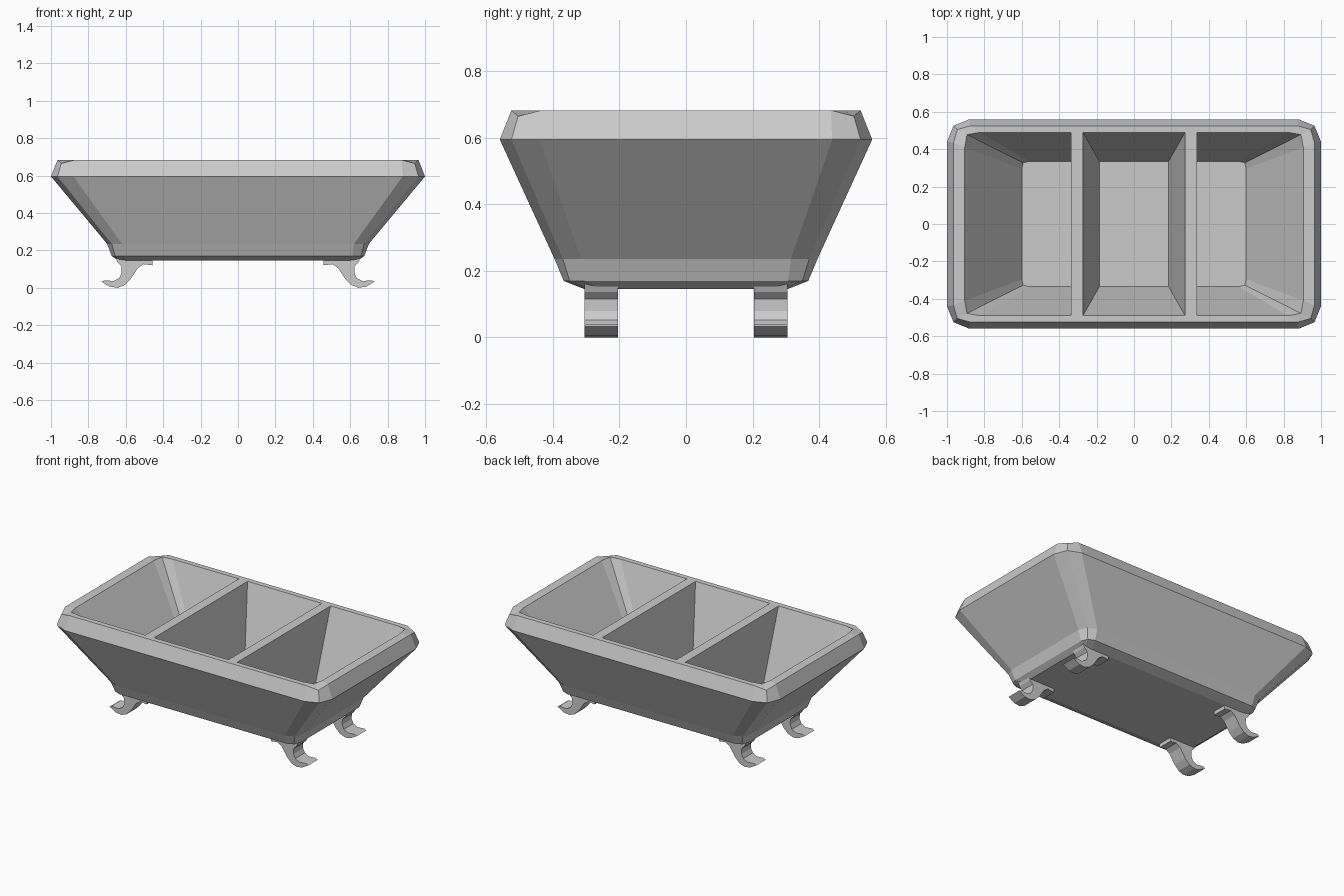
import bpy
import bmesh

cube = bpy.data.objects.get("Cube")
if cube:
    bpy.data.objects.remove(cube, do_unlink=True)

grey = bpy.data.materials.new("stone grey")
grey.use_nodes = True
grey.diffuse_color = (0.6, 0.6, 0.6, 1)
grey.node_tree.nodes["Principled BSDF"].inputs["Base Color"].default_value = (0.6, 0.6, 0.6, 1)


def loft(name, rings):
    """Skin a stack of matching rings and close both ends."""
    bm = bmesh.new()
    loops = [[bm.verts.new(p) for p in ring] for ring in rings]
    n = len(loops[0])
    for low, high in zip(loops, loops[1:]):
        for i in range(n):
            j = (i + 1) % n
            bm.faces.new((low[i], low[j], high[j], high[i]))
    bm.faces.new(loops[0][::-1])
    bm.faces.new(loops[-1])
    bmesh.ops.recalc_face_normals(bm, faces=bm.faces)
    mesh = bpy.data.meshes.new(name)
    bm.to_mesh(mesh)
    bm.free()
    mesh.materials.append(grey)
    obj = bpy.data.objects.new(name, mesh)
    bpy.context.collection.objects.link(obj)
    return obj


def soft_rect(hx, hy, z, cut, mid, dip=0):
    """Rectangle with two-facet corners; dip lowers the corner points."""
    ring = []
    for sx, sy in ((1, 1), (-1, 1), (-1, -1), (1, -1)):
        corner = [(sx * hx, sy * (hy - cut), z),
                  (sx * (hx - mid), sy * (hy - mid), z - dip),
                  (sx * (hx - cut), sy * hy, z)]
        ring += corner if sx == sy else corner[::-1]
    return ring


# Tub: outside from the base up, over the rim and down to the inner floor
loft("tub", [
    soft_rect(0.64, 0.305, 0.145, 0.05, 0.015),
    soft_rect(0.675, 0.368, 0.17, 0.06, 0.018),
    soft_rect(0.70, 0.395, 0.235, 0.08, 0.025),
    soft_rect(1.0, 0.56, 0.595, 0.12, 0.035),
    soft_rect(0.965, 0.525, 0.683, 0.09, 0.02, 0.018),
    soft_rect(0.905, 0.49, 0.683, 0.08, 0.012),
    soft_rect(0.60, 0.335, 0.235, 0.04, 0.008),
])

# Dividers: upright on the outer side, sloping on the middle side
for side, s in (("left", 1), ("right", -1)):
    loft(side + "_divider", [
        [(s * x, y, z) for x, y in ((inner, -hy), (0.337, -hy), (0.337, hy), (inner, hy))]
        for inner, hy, z in ((0.185, 0.335, 0.235), (0.273, 0.49, 0.683))])

# Feet: curled profile extruded along y
foot = [(0.655, 0.16), (0.457, 0.15), (0.457, 0.12), (0.505, 0.126), (0.535, 0.105),
        (0.575, 0.045), (0.607, 0.014), (0.645, 0), (0.685, 0.006), (0.73, 0.032),
        (0.715, 0.04), (0.665, 0.036), (0.635, 0.052), (0.622, 0.08), (0.623, 0.115),
        (0.645, 0.137)]
for end, sx in (("left", 1), ("right", -1)):
    for face, sy in (("front", -1), ("back", 1)):
        loft(f"{face}_{end}_foot",
             [[(sx * x, sy * y, z) for x, z in foot] for y in (0.205, 0.305)])
